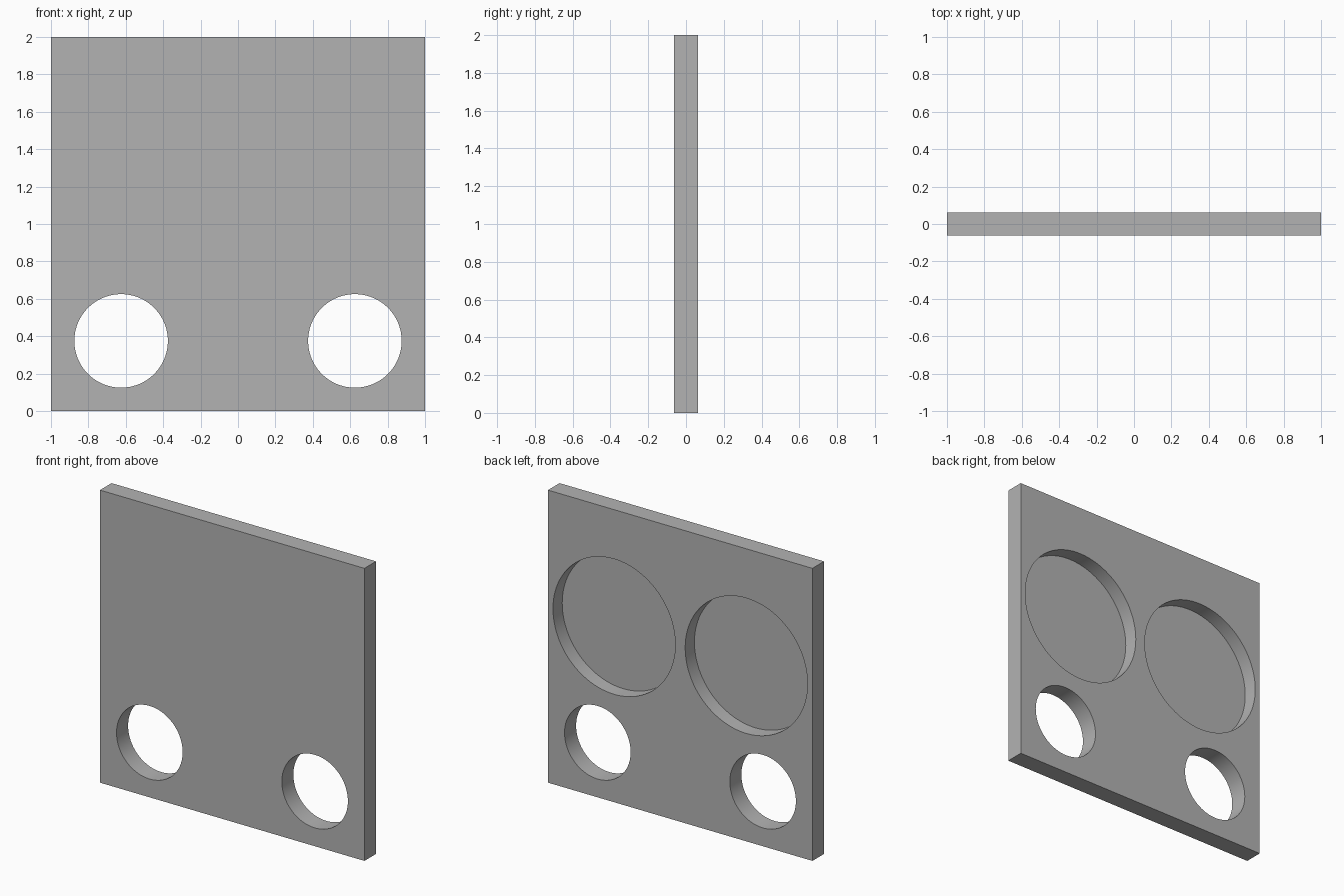
import bpy
from math import radians

default = bpy.data.objects.get("Cube")
if default:
    bpy.data.objects.remove(default, do_unlink=True)

THICK = 0.125
BACK = THICK / 2

# Single grey material
grey = bpy.data.materials.new("plain_grey")
grey.use_nodes = True
colour = (0.45, 0.45, 0.45, 1)
grey.diffuse_color = colour
grey.node_tree.nodes["Principled BSDF"].inputs["Base Color"].default_value = colour

# Upright square plate
bpy.ops.mesh.primitive_cube_add(size=1, location=(0, 0, 1))
plate = bpy.context.object
plate.name = "plate"
plate.scale = (2, THICK, 2)
bpy.ops.object.transform_apply(location=True, rotation=False, scale=True)
plate.data.materials.append(grey)


def cut_round(name, x, z, radius, y_start, y_end):
    """Cut a round opening through the plate between two depths."""
    bpy.ops.mesh.primitive_cylinder_add(
        vertices=96, radius=radius, depth=y_end - y_start,
        location=(x, (y_start + y_end) / 2, z), rotation=(radians(90), 0, 0))
    cutter = bpy.context.object
    cutter.name = name
    cutter.hide_render = True
    cutter.data.materials.append(grey)
    mod = plate.modifiers.new(name, "BOOLEAN")
    mod.operation = "DIFFERENCE"
    mod.solver = "EXACT"
    mod.object = cutter
    bpy.context.view_layer.objects.active = plate
    bpy.ops.object.modifier_apply(modifier=mod.name)
    bpy.data.objects.remove(cutter, do_unlink=True)


for side, label in ((1, "left"), (-1, "right")):
    # Small holes go right through near the bottom
    cut_round(label + "_hole", side * 0.625, 0.375, 0.25, -0.2, 0.2)
    # Large shallow pockets are sunk into the back only
    cut_round(label + "_pocket", side * 0.5, 1.2, 0.4625, BACK - 0.1, 0.2)

# Smooth round walls with crisp rims
bpy.ops.object.select_all(action="DESELECT")
plate.select_set(True)
bpy.context.view_layer.objects.active = plate
bpy.ops.object.shade_smooth_by_angle(angle=radians(30))
